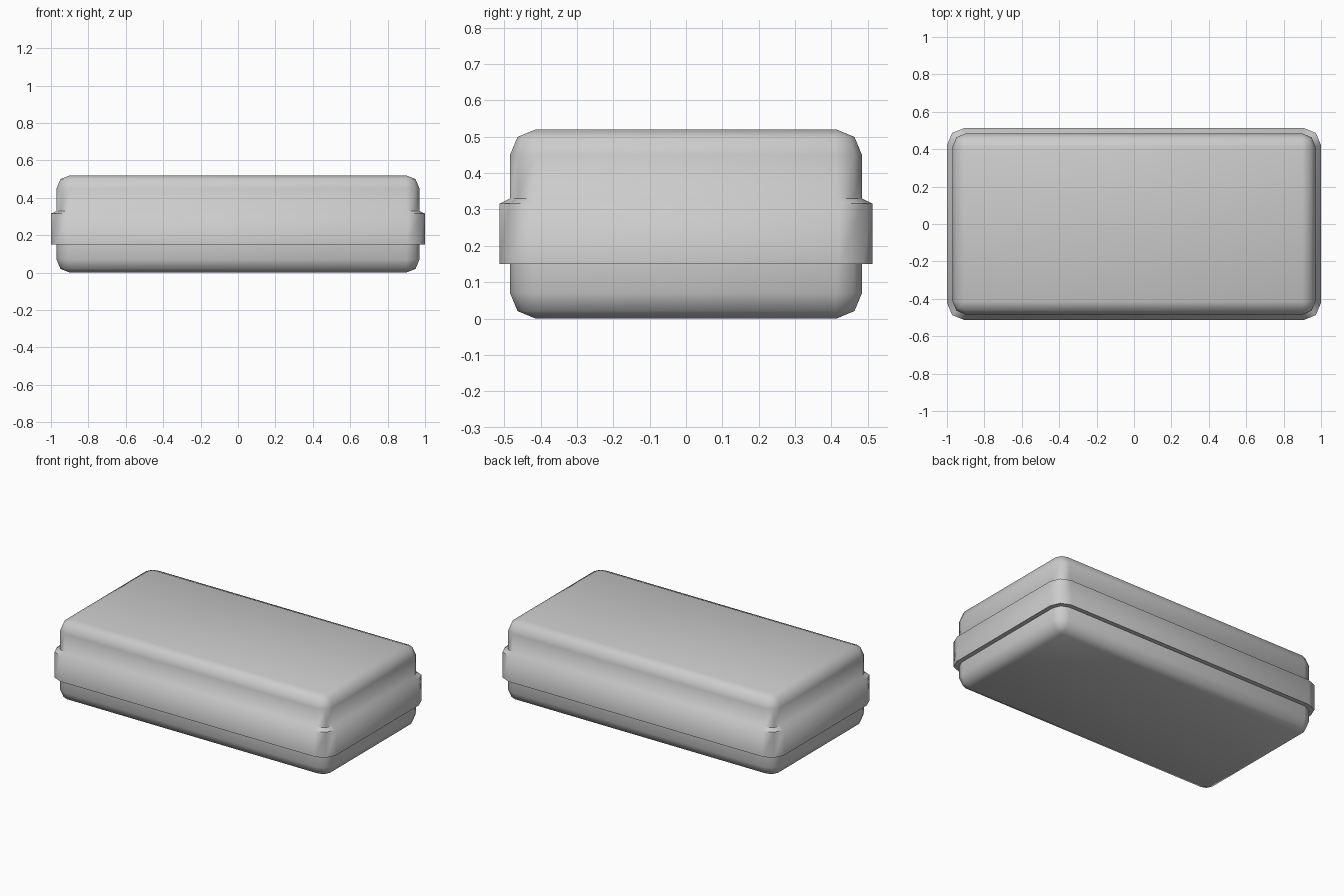
import bpy, bmesh, math

cube = bpy.data.objects.get("Cube")
if cube:
    bpy.data.objects.remove(cube, do_unlink=True)

HALF_X, HALF_Y, HEIGHT, RADIUS = 0.97, 0.484, 0.52, 0.07

# Single grey finish
grey = bpy.data.materials.new("grey_plastic")
grey.use_nodes = True
colour = (0.6, 0.6, 0.6, 1)
grey.diffuse_color = colour
grey.node_tree.nodes["Principled BSDF"].inputs["Base Color"].default_value = colour


def ring(bm, offset, z, radius):
    """Rounded rectangle with two facets per corner."""
    verts = []
    for corner, (sx, sy) in enumerate(((1, 1), (-1, 1), (-1, -1), (1, -1))):
        cx = sx * (HALF_X + offset - radius)
        cy = sy * (HALF_Y + offset - radius)
        for step in range(3):
            a = math.radians(90 * corner + 45 * step)
            verts.append(bm.verts.new((cx + radius * math.cos(a),
                                       cy + radius * math.sin(a), z)))
    return verts


def loft(name, rings):
    """Skin a stack of rings, cap both ends and shade smooth."""
    bm = bmesh.new()
    loops = [ring(bm, *r) for r in rings]
    for low, high in zip(loops, loops[1:]):
        for i in range(len(low)):
            j = (i + 1) % len(low)
            bm.faces.new((low[i], low[j], high[j], high[i]))
    bm.faces.new(loops[0][::-1])
    bm.faces.new(loops[-1])
    bmesh.ops.remove_doubles(bm, verts=bm.verts, dist=0.0005)
    bmesh.ops.recalc_face_normals(bm, faces=bm.faces)
    mesh = bpy.data.meshes.new(name)
    bm.to_mesh(mesh)
    bm.free()
    mesh.materials.append(grey)
    obj = bpy.data.objects.new(name, mesh)
    bpy.context.collection.objects.link(obj)
    bpy.ops.object.select_all(action="DESELECT")
    obj.select_set(True)
    bpy.context.view_layer.objects.active = obj
    bpy.ops.object.shade_smooth_by_angle(angle=math.radians(65))
    return obj


# Quarter-round edge as (inset, drop) pairs from wall to flat face
cut = RADIUS * (1 - math.sqrt(0.5))
edge = [(0, RADIUS), (cut, cut), (RADIUS, 0)]

# Whole case: rounded base, stepped rim that slopes back in, rounded lid
base = [(-d, h, RADIUS - d) for d, h in reversed(edge)]
rim = [(0, 0.15, RADIUS), (0.029, 0.15, 0.09),
       (0.029, 0.316, 0.09), (0, 0.33, RADIUS)]
lid = [(-d, HEIGHT - h, RADIUS - d) for d, h in edge]
loft("case", base + rim + lid)
